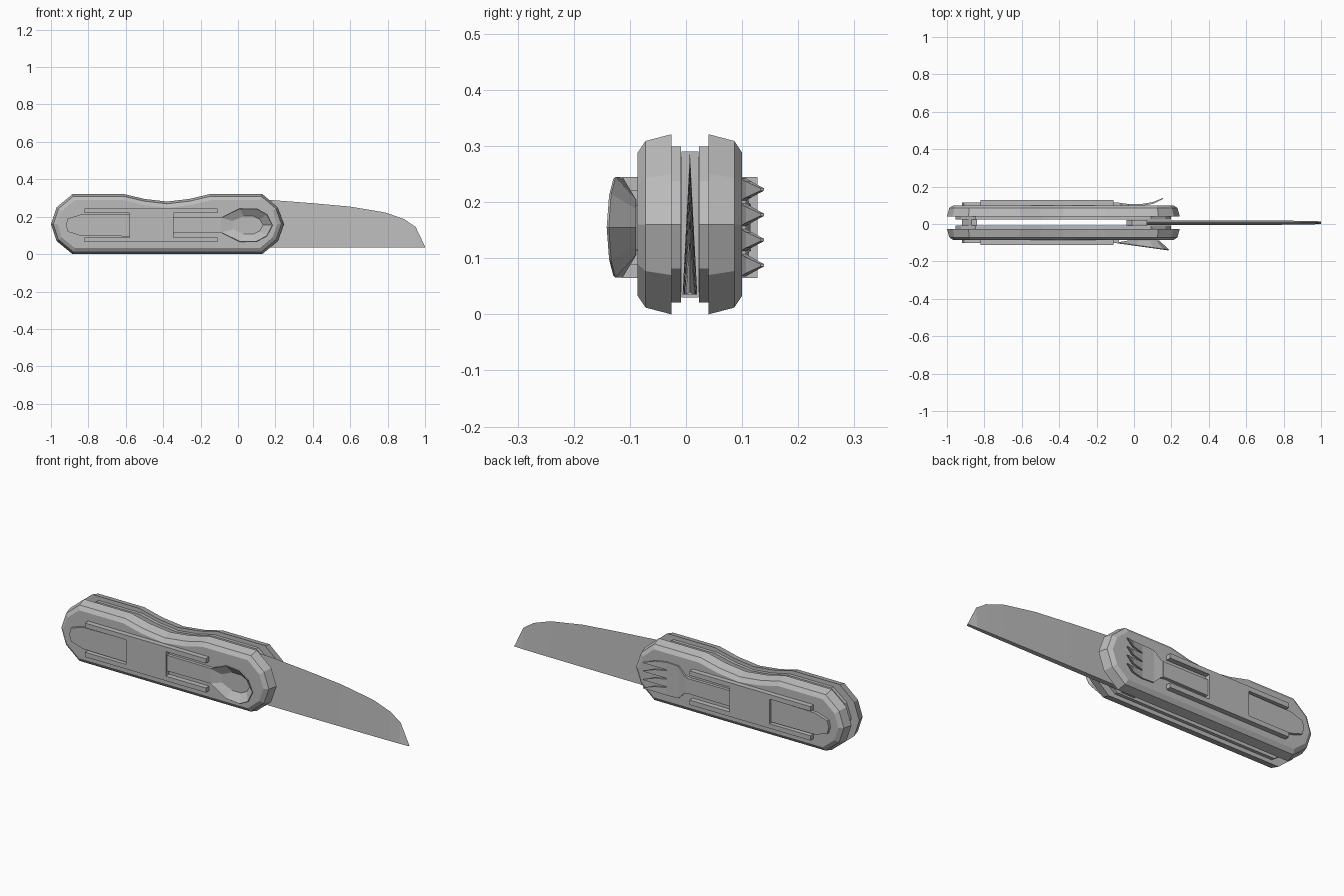
import bpy, bmesh
from mathutils import Vector

if "Cube" in bpy.data.objects:
    bpy.data.objects.remove(bpy.data.objects["Cube"], do_unlink=True)

MID_Y, MID_Z = 0.007, 0.155   # centre plane of the knife, axis of the utensils

steel = bpy.data.materials.new("grey_steel")
steel.use_nodes = True
GREY = (0.5, 0.5, 0.5, 1)
steel.diffuse_color = GREY
steel.node_tree.nodes["Principled BSDF"].inputs["Base Color"].default_value = GREY


def finish(name, bm):
    bmesh.ops.recalc_face_normals(bm, faces=bm.faces)
    mesh = bpy.data.meshes.new(name)
    bm.to_mesh(mesh)
    bm.free()
    mesh.materials.append(steel)
    obj = bpy.data.objects.new(name, mesh)
    bpy.context.collection.objects.link(obj)
    return obj


def bridge(bm, rings):
    for a, b in zip(rings, rings[1:]):
        n = len(a)
        for i in range(n):
            j = (i + 1) % n
            bm.faces.new((a[i], a[j], b[j], b[i]))


def inset(pts, d):
    """Move a clockwise outline inwards by d with mitred corners."""
    pts = [Vector(p) for p in pts]
    out = []
    for i, p in enumerate(pts):
        a = (p - pts[i - 1]).normalized()
        b = (pts[(i + 1) % len(pts)] - p).normalized()
        na, nb = Vector((a.y, -a.x)), Vector((b.y, -b.x))
        out.append(p + (na + nb) * d / (1 + na.dot(nb)))
    return out


def slab(name, pts, side, layers):
    """Stack an x-z outline along y; layers are (distance from centre, inset)."""
    bm = bmesh.new()
    rings = [[bm.verts.new((p[0], MID_Y + side * off, p[1])) for p in inset(pts, d)]
             for off, d in layers]
    bridge(bm, rings)
    bm.faces.new(rings[0])
    bm.faces.new(rings[-1])
    return finish(name, bm)


def loft(name, side, sections):
    """Rectangular sections along x: (x, z, half width, distance, thickness)."""
    bm = bmesh.new()
    rings = []
    for x, z, w, off, t in sections:
        corners = ((off, -w), (off, w), (off + t, w), (off + t, -w))
        rings.append([bm.verts.new((x, MID_Y + side * o, z + h)) for o, h in corners])
    bridge(bm, rings)
    bm.faces.new(rings[0])
    bm.faces.new(rings[-1])
    return finish(name, bm)


def mirror_z(half):
    """Close an upper half outline (x, height above axis), left to right."""
    top = [(x, MID_Z + h) for x, h in half]
    return top + [(x, MID_Z - h) for x, h in reversed(half) if h > 0]


# Handle outline, clockwise, with the finger dip on top
handle = [(-1, .16), (-.97, .25), (-.885, .321), (-.61, .321), (-.5, .295), (-.38, .281),
          (-.26, .295), (-.15, .321), (.13, .321), (.213, .25), (.245, .16),
          (.213, .07), (.13, 0), (-.885, 0), (-.97, .07)]
liner = [(-.3775 + (x + .3775) * .925, .16 + (z - .16) * .866) for x, z in handle]

# Utensil handle and the H-shaped clip that holds it
grip = mirror_z([(-.92, 0), (-.91, .035), (-.84, .057), (-.58, .06), (-.345, .042), (-.08, .04)])
clip = mirror_z([(-.82, .065), (-.82, .09), (-.11, .09), (-.11, .065)])
clip = [(-.58, .22), (-.82, .22), (-.82, .245), (-.11, .245), (-.11, .22), (-.345, .22),
        (-.345, .09), (-.11, .09), (-.11, .065), (-.82, .065), (-.82, .09), (-.58, .09)]

for label, utensil, side in (("front", "spoon", -1), ("back", "fork", 1)):
    slab(label + "_liner", liner, side, [(.016, 0), (.034, 0)])
    slab(label + "_handle_scale", handle, side, [(.033, 0), (.079, .012), (.093, .033)])
    slab(label + "_clip", clip, side, [(.092, 0), (.12, 0)])
    slab(utensil + "_handle", grip, side, [(.092, 0), (.109, 0)])

# Spoon bowl: rim rising towards the tip, with a flat bottom
rim = mirror_z([(-.09, .04), (.01, .088), (.1, .088), (.155, .058), (.185, 0)])
bm = bmesh.new()
outer, inner = [], []
for x, z in rim:
    outer.append(bm.verts.new((x, MID_Y - .108 - (x + .09) * .14, z)))
    inner.append(bm.verts.new((.06 + (x - .06) * .6, MID_Y - .098, MID_Z + (z - MID_Z) * .55)))
bridge(bm, [outer, inner])
bm.faces.new(inner)
bowl = finish("spoon_bowl", bm)
shell = bowl.modifiers.new("thickness", 'SOLIDIFY')
shell.thickness = .005
shell.offset = 0

# Fork head and four curled tines
loft("fork_head", 1, [(-.1, MID_Z, .04, .092, .016), (-.07, MID_Z, .045, .092, .013),
                      (-.03, MID_Z, .085, .09, .01), (.04, MID_Z, .088, .09, .01)])
for i in range(4):
    z = MID_Z + (i - 1.5) * .045
    loft("fork_tine_%d" % (i + 1), 1,
         [(.04, z, .02, .09, .01), (.1, z, .014, .1, .01), (.155, z, .002, .126, .006)])

# Spacer at the closed end and the blade tang at the pivot
slab("end_spacer", [(-.92, .1), (-.92, .22), (-.87, .28), (-.84, .28), (-.84, .04), (-.87, .04)],
     1, [(-.017, 0), (.017, 0)])
slab("blade_tang", [(-.04, .06), (-.04, .26), (-.01, .29), (.07, .29), (.07, .03), (-.01, .03)],
     1, [(-.015, 0), (.015, 0)])

# Blade: thick straight spine below, sharp curved edge above
bm = bmesh.new()
rings = []
for x, z, w in ((.04, .29, .013), (.18, .289, .013), (.4, .272, .013), (.6, .254, .012),
                (.79, .222, .011), (.89, .186, .01), (.95, .145, .009), (1, .04, .007)):
    rings.append([bm.verts.new((x, MID_Y - w, .035)), bm.verts.new((x, MID_Y + w, .035)),
                  bm.verts.new((x, MID_Y, z))])
bridge(bm, rings)
bm.faces.new(rings[0])
bm.faces.new(rings[-1])
finish("blade", bm)
